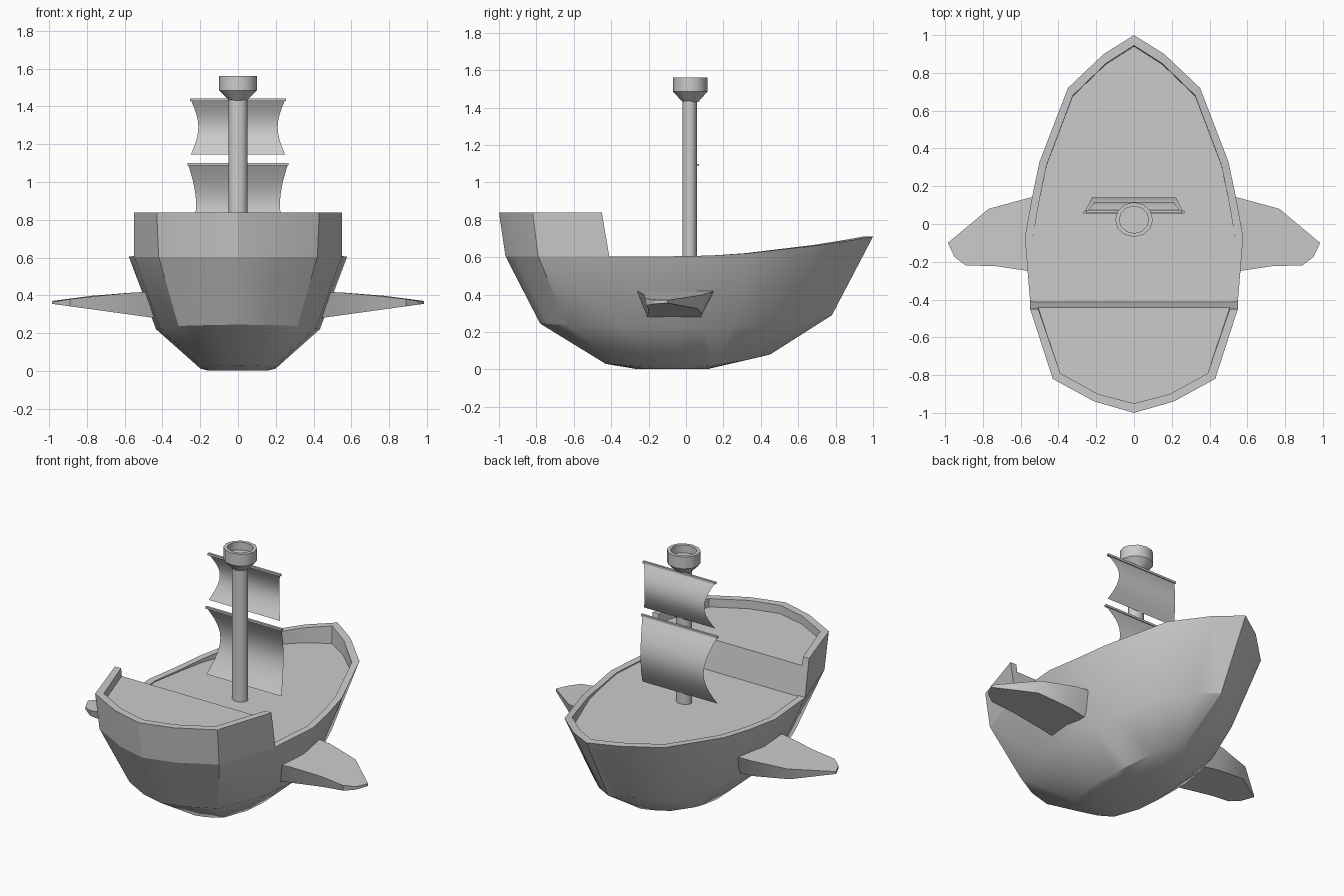
import bpy, bmesh, math

if "Cube" in bpy.data.objects:
    bpy.data.objects.remove(bpy.data.objects["Cube"])

def make(name, verts, faces, angle=30):
    me = bpy.data.meshes.new(name)
    me.from_pydata(verts, [], faces)
    bm = bmesh.new()
    bm.from_mesh(me)
    bmesh.ops.remove_doubles(bm, verts=bm.verts, dist=1e-5)
    bmesh.ops.recalc_face_normals(bm, faces=bm.faces)
    bm.to_mesh(me)
    bm.free()
    ob = bpy.data.objects.new(name, me)
    bpy.context.collection.objects.link(ob)
    bpy.ops.object.select_all(action='DESELECT')
    ob.select_set(True)
    bpy.context.view_layer.objects.active = ob
    bpy.ops.object.shade_smooth_by_angle(angle=math.radians(angle))
    return ob

def loft(rings, closed=True):
    n = len(rings[0])
    verts = [v for r in rings for v in r]
    faces = []
    for k in range(len(rings) - 1):
        for i in range(n if closed else n - 1):
            j = (i + 1) % n
            faces.append((k*n + i, k*n + j, (k+1)*n + j, (k+1)*n + i))
    return verts, faces

def cap(n, k):
    return tuple(range(k*n, (k+1)*n))

# Hull: waterline rings lofted from keel to rim, then inward to the deck
RIM = [(0, 1.0), (.16, .9), (.35, .72), (.5, .33), (.54, .14), (.578, -.07),
       (.55, -.41), (.42, -.79), (.2, -.91), (0, -.965)]

def ring(sx, bow, stern, zmid, zbow, zstern, p=1.7):
    half = []
    for x, y in RIM:
        t = abs(y) if y > 0 else abs(y) / .965
        z = zmid + ((zbow if y > 0 else zstern) - zmid) * t**p
        half.append((x*sx, t*bow if y > 0 else -t*stern, z))
    return half + [(-x, y, z) for x, y, z in reversed(half[1:-1])]

rings = [ring(.28, .12, .27, .003, .003, .003),
         ring(.345, .45, .43, .012, .08, .03),
         ring(.75, .78, .78, .22, .29, .245),
         ring(1, 1, .965, .605, .71, .605),
         ring(.925, .945, .92, .605, .71, .605),
         ring(.925, .94, .92, .598, .6, .598)]
v, f = loft(rings)
n = len(rings[0])
make("hull", v, f + [cap(n, 0), cap(n, 5)])

# Raised stern deck: outer wall, rim, inner wall, deck and bulkhead
BASE = [(.55, -.41), (.42, -.79), (.2, -.91), (0, -.965)]
TOP = [(.55, -.45), (.43, -.82), (.21, -.94), (0, -1.0)]
INNER = [(.507, -.45), (.39, -.79), (.19, -.9), (0, -.95)]

def arc(half, z):
    return [(x, y, z) for x, y in half] + [(-x, y, z) for x, y in reversed(half[:-1])]

deck = [(.507, -.442)] + INNER[1:]
rings = [arc(BASE, .603), arc(TOP, .838), arc(INNER, .838), arc(deck, .785)]
v, f = loft(rings, closed=False)
n, m = len(rings[0]), len(v)
v += [(.507, -.412, .597), (-.507, -.412, .597)]
f += [cap(n, 3), (3*n, 4*n - 1, m + 1, m)]
f += [(0, n, 2*n, 3*n, m), (n - 1, 2*n - 1, 3*n - 1, 4*n - 1, m + 1)]
make("stern_deck", v, f)

# Side fins: flat top plan, narrower underside
PLAN = [(.44, .15, .42), (.55, .14, .415), (.77, .08, .398), (.985, -.1, .37),
        (.95, -.175, .37), (.89, -.22, .38), (.74, -.222, .397), (.55, -.25, .415), (.44, -.27, .42)]
under = []
for x, y, z in PLAN:
    t = (x - .44) / .545
    under.append((x, -.07 + (y + .07) * (.68 + .32*t), .28 + .075*t))
v, f = loft([PLAN, under])
fin = make("side_fins", v, f + [cap(len(PLAN), 0), cap(len(PLAN), 1)])
fin.modifiers.new("Mirror", 'MIRROR')

# Mast and crow's nest turned from one profile each
def turned(name, profile, sides, sx, sy, y0):
    rs = [[(r*sx*math.cos(2*math.pi*i/sides), y0 + r*sy*math.sin(2*math.pi*i/sides), z)
           for i in range(sides)] for r, z in profile]
    v, f = loft(rs)
    make(name, v, f + [cap(sides, 0), cap(sides, len(rs) - 1)], 40)

turned("mast", [(.05, .58), (.05, 1.46)], 12, 1, .8, .02)
turned("crows_nest", [(.045, 1.43), (.1, 1.485), (.1, 1.56), (.078, 1.56), (.078, 1.51)],
       12, 1, .92, .023)

# Square sails: billowing sheets hung from thin yards
def sail(name, ztop, zbot, width, pinch, y0, belly):
    steps = 10
    rows = []
    for k in range(steps + 1):
        t = k / steps
        b = math.sin(math.pi * t)
        w = width - pinch * b
        rows.append([(-w, y0 + belly*b, ztop + (zbot - ztop)*t),
                     (w, y0 + belly*b, ztop + (zbot - ztop)*t)])
    make(name, *loft(rows, closed=False), 60)
    bpy.ops.mesh.primitive_cube_add(size=1, location=(0, y0 + .003, ztop))
    yard = bpy.context.object
    yard.name = name + "_yard"
    yard.scale = (2*width + .008, .014, .013)

sail("upper_sail", 1.435, 1.145, .25, .04, .063, .054)
sail("lower_sail", 1.093, .67, .264, .042, .06, .08)
